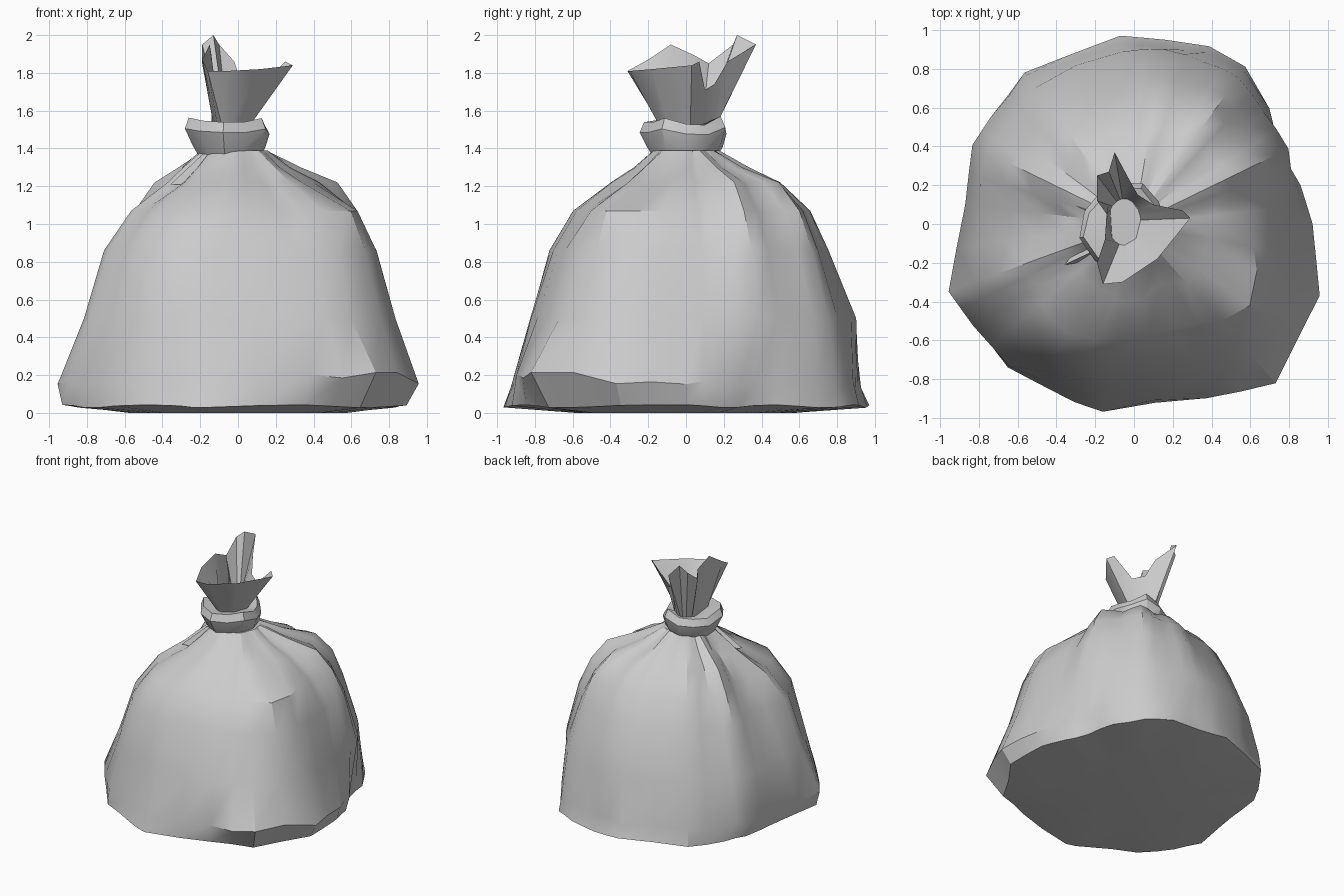
import bpy, bmesh, math, random
from mathutils import Vector

if "Cube" in bpy.data.objects:
    bpy.data.objects.remove(bpy.data.objects["Cube"])

random.seed(4)


def make(name, rings, cap_bottom=True, cap_top=True):
    """Skin a stack of equal-length closed rings."""
    bm = bmesh.new()
    vr = [[bm.verts.new(p) for p in ring] for ring in rings]
    n = len(vr[0])
    for a, b in zip(vr, vr[1:]):
        for i in range(n):
            j = (i + 1) % n
            bm.faces.new((a[i], a[j], b[j], b[i]))
    if cap_bottom:
        bm.faces.new(vr[0][::-1])
    if cap_top:
        bm.faces.new(vr[-1])
    bmesh.ops.recalc_face_normals(bm, faces=bm.faces[:])
    me = bpy.data.meshes.new(name)
    bm.to_mesh(me)
    bm.free()
    ob = bpy.data.objects.new(name, me)
    bpy.context.collection.objects.link(ob)
    bpy.ops.object.select_all(action='DESELECT')
    ob.select_set(True)
    bpy.context.view_layer.objects.active = ob
    bpy.ops.object.shade_smooth_by_angle(angle=math.radians(32))
    return ob


# Widest plan outline of the sack, anticlockwise from the right
outline = [(.92, 0), (.86, .2), (.76, .37), (.71, .61), (.58, .82), (.39, .92),
           (.16, .95), (-.07, .97), (-.57, .79), (-.75, .56), (-.84, .41),
           (-.87, .1), (-.96, -.35), (-.84, -.53), (-.66, -.75), (-.31, -.92),
           (-.16, -.97), (.38, -.91), (.73, -.82), (.96, -.37)]
plan = []
for i, p in enumerate(outline):
    q = outline[(i + 1) % len(outline)]
    plan += [Vector(p), (Vector(p) + Vector(q)) / 2]

# Height, pleat depth, and radii every 30 degrees from the right side
levels = [
    (.50, .01, (.80, .88, .92, .90, .86, .84, .80, .88, .88, .82, .87, .93)),
    (.86, .025, (.71, .78, .80, .73, .71, .70, .64, .77, .80, .70, .76, .83)),
    (1.07, .04, (.58, .68, .71, .62, .60, .59, .49, .61, .66, .58, .60, .74)),
    (1.22, .08, (.40, .55, .56, .44, .46, .46, .36, .37, .38, .40, .36, .42)),
    (1.30, .10, (.25, .34, .33, .30, .33, .32, .28, .28, .28, .27, .26, .27)),
    (1.39, .04, (.15, .16, .17, .17, .18, .19, .19, .19, .18, .17, .16, .15)),
]


def radial(radii, ang):
    t = (ang / (math.pi / 6)) % 12
    k = int(t) % 12
    f = t - int(t)
    f = f * f * (3 - 2 * f)
    return radii[k] * (1 - f) + radii[(k + 1) % 12] * f


# Sack body: flat bottom, tucked rim, pleated shoulders
rings = [[(p.x * .6, p.y * .6, 0) for p in plan], [], []]
for i, p in enumerate(plan):
    a = math.atan2(p.y, p.x)
    c2 = (p.x / p.length) ** 2
    tuck = max(0, math.cos(a + .84)) ** 8         # lifted front right corner
    low = 1 - .035 * c2 - .10 * tuck
    high = 1 - .045 * (1 - c2) * (1 - tuck)
    rings[1].append((p.x * low, p.y * low, .035 + .008 * math.cos(i * 1.3)))
    rings[2].append((p.x * high, p.y * high,
                     .15 + .02 * math.sin(i * 2.1) + .06 * tuck))
for z, depth, radii in levels:
    ring = []
    for i, p in enumerate(plan):
        a = math.atan2(p.y, p.x) % math.tau
        calm = .25 if 3.95 < a < 5.1 else 1      # smooth front panel
        r = radial(radii, a) * (1 + depth * calm * math.cos(i * math.pi / 2))
        ring.append((r * math.cos(a), r * math.sin(a), z))
    rings.append(ring)
make("sack_body", rings)

# Gathered collar where the sack is tied
collar = []
sides = 11
jag = [random.uniform(-1, 1) for _ in range(sides)]
for r, z, rough in ((.165, 1.36, .01), (.195, 1.41, .01), (.225, 1.49, .025),
                    (.20, 1.545, .03), (.12, 1.53, .01)):
    collar.append([(-.045 + (r + rough * jag[i]) * math.cos(math.tau * i / sides),
                    (r + rough * jag[i]) * 1.04 * math.sin(math.tau * i / sides),
                    z + rough * jag[(i * 3) % sides]) for i in range(sides)])
make("tied_collar", collar)

# Flared open top with uneven lip
lip = [(.29, .03, 1.84), (.25, .07, 1.86), (.10, .10, 1.71), (.02, .15, 1.74),
       (-.02, .22, 1.86), (-.10, .37, 1.95), (-.13, .27, 2.0), (-.19, .25, 1.95),
       (-.19, .12, 1.85), (-.14, .05, 1.89), (-.15, -.08, 1.95),
       (-.19, -.20, 1.87), (-.16, -.31, 1.81), (-.06, -.30, 1.81),
       (.12, -.18, 1.82)]
waist, inside = [], []
for x, y, z in lip:
    a = math.atan2(y, x + .06)
    waist.append((-.05 + .105 * math.cos(a), .01 + .145 * math.sin(a), 1.51))
    inside.append((-.05 + .085 * math.cos(a), .01 + .12 * math.sin(a), 1.58))
make("flared_top", [waist, lip, inside])


# Raised folds running down from the collar
def fold(name, top, bottom, width):
    a, b = Vector(top), Vector(bottom)
    out = Vector((b.x, b.y, 0)).normalized()
    side = out.cross(Vector((0, 0, 1))) * width
    sunk = out * .10
    ends = [[p - side * w - sunk, p + out * .02, p + side * w - sunk]
            for p, w in ((a, .6), (b, 1))]
    make(name, ends)


fold("right_fold", (.13, .07, 1.37), (.42, .13, 1.17), .06)
fold("left_fold", (-.19, .05, 1.38), (-.36, .12, 1.22), .05)
fold("front_left_fold", (-.17, -.12, 1.37), (-.34, -.20, 1.21), .05)
